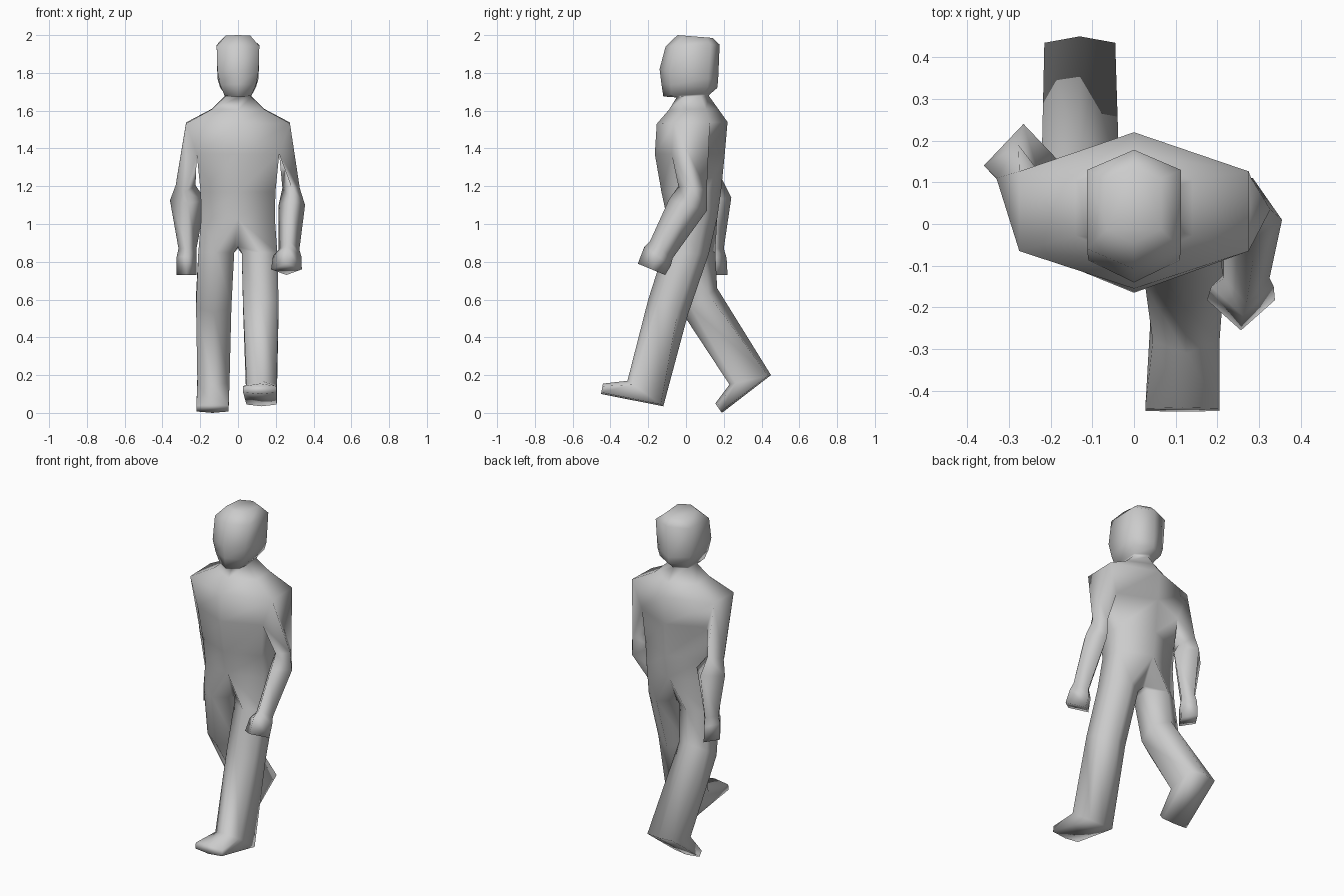
import bpy, bmesh

bm = bmesh.new()


def ring(x0, x1, yf, zf, yb, zb, sides):
    """Vertex loop: front, +x corners, back, -x corners.
    sides: fractions front-to-back where the side corners sit."""
    def pt(x, t):
        return bm.verts.new((x, yf + (yb - yf) * t, zf + (zb - zf) * t))
    xm = (x0 + x1) / 2
    return ([pt(xm, 0)] + [pt(x1, t) for t in sides]
            + [pt(xm, 1)] + [pt(x0, t) for t in reversed(sides)])


def skin(loops, skip=()):
    """Bridge loops with quads; skip holds (band, side) openings."""
    for k, (a, b) in enumerate(zip(loops, loops[1:])):
        for i in range(len(a)):
            j = (i + 1) % len(a)
            if (k, i) not in skip:
                bm.faces.new((a[i], a[j], b[j], b[i]))


HEX, HEAD, DIAMOND = (0.24, 0.75), (0.17, 0.83), (0.5,)
HEEL, TOE = (0.15, 0.93), (0.25, 0.85)

# Torso and head: hips up to crown, half widths
body = [ring(-w, w, *r) for w, *r in [
    (0.195, -0.10, 1.03, 0.165, 1.03, HEX),
    (0.198, -0.13, 1.17, 0.185, 1.17, HEX),
    (0.218, -0.165, 1.37, 0.205, 1.37, HEX),
    (0.275, -0.155, 1.53, 0.22, 1.54, HEX),
    (0.14, -0.09, 1.605, 0.17, 1.61, HEX),
    (0.07, -0.05, 1.67, 0.12, 1.68, HEX),
    (0.07, -0.12, 1.675, 0.13, 1.69, HEAD),
    (0.095, -0.13, 1.74, 0.165, 1.72, HEAD),
    (0.109, -0.14, 1.82, 0.17, 1.76, HEAD),
    (0.113, -0.108, 1.94, 0.178, 1.95, HEAD),
    (0.065, -0.045, 2.0, 0.14, 1.985, HEAD),
]]
skin(body, skip={(2, 1), (2, 4)})       # arm holes left open
bm.faces.new(body[-1])

# Legs: thigh, knee, ankle and heel, toe; both grow from hips and crotch
hip = body[0]
cf, cb = bm.verts.new((0, -0.03, 0.88)), bm.verts.new((0, 0.09, 0.87))
forward_leg = [
    (0.02, 0.208, -0.12, 0.85, 0.12, 0.84, HEX),
    (0.027, 0.215, -0.20, 0.60, 0.01, 0.52, HEX),
    (0.045, 0.205, -0.31, 0.17, -0.12, 0.035, HEEL),
    (0.027, 0.205, -0.44, 0.155, -0.45, 0.10, TOE),
]
rear_leg = [
    (-0.21, -0.02, -0.085, 0.85, 0.155, 0.85, HEX),
    (-0.222, -0.035, -0.02, 0.53, 0.165, 0.66, HEX),
    (-0.215, -0.045, 0.23, 0.15, 0.45, 0.20, HEEL),
    (-0.22, -0.05, 0.155, 0.05, 0.19, 0.0, TOE),
]

# Arms: above elbow, elbow, wrist, knuckles, fist end; grow from arm holes
low, top = body[2], body[3]
forward_arm = [
    (0.235, 0.327, -0.04, 1.20, 0.11, 1.18, DIAMOND),
    (0.215, 0.355, -0.09, 1.13, 0.11, 1.07, DIAMOND),
    (0.215, 0.325, -0.19, 0.91, -0.07, 0.82, DIAMOND),
    (0.185, 0.335, -0.22, 0.88, -0.08, 0.78, DIAMOND),
    (0.175, 0.338, -0.255, 0.79, -0.11, 0.73, DIAMOND),
]
rear_arm = [
    (-0.33, -0.225, 0.03, 1.17, 0.19, 1.24, DIAMOND),
    (-0.36, -0.17, 0.04, 1.11, 0.24, 1.14, DIAMOND),
    (-0.315, -0.22, 0.08, 0.87, 0.20, 0.87, DIAMOND),
    (-0.325, -0.22, 0.06, 0.83, 0.215, 0.82, DIAMOND),
    (-0.325, -0.22, 0.06, 0.73, 0.22, 0.73, DIAMOND),
]

for start, limb in (
    ([*hip[:4], cb, cf], forward_leg),
    ([hip[0], cf, cb, *hip[3:]], rear_leg),
    ([low[1], top[1], top[2], low[2]], forward_arm),
    ([low[5], low[4], top[4], top[5]], rear_arm),
):
    loops = [start] + [ring(*r) for r in limb]
    skin(loops)
    bm.faces.new(loops[-1])

# One continuous smooth figure
bmesh.ops.recalc_face_normals(bm, faces=bm.faces[:])
me = bpy.data.meshes.new("walking_figure")
bm.to_mesh(me)
bm.free()
me.shade_smooth()
bpy.context.collection.objects.link(bpy.data.objects.new("walking_figure", me))
